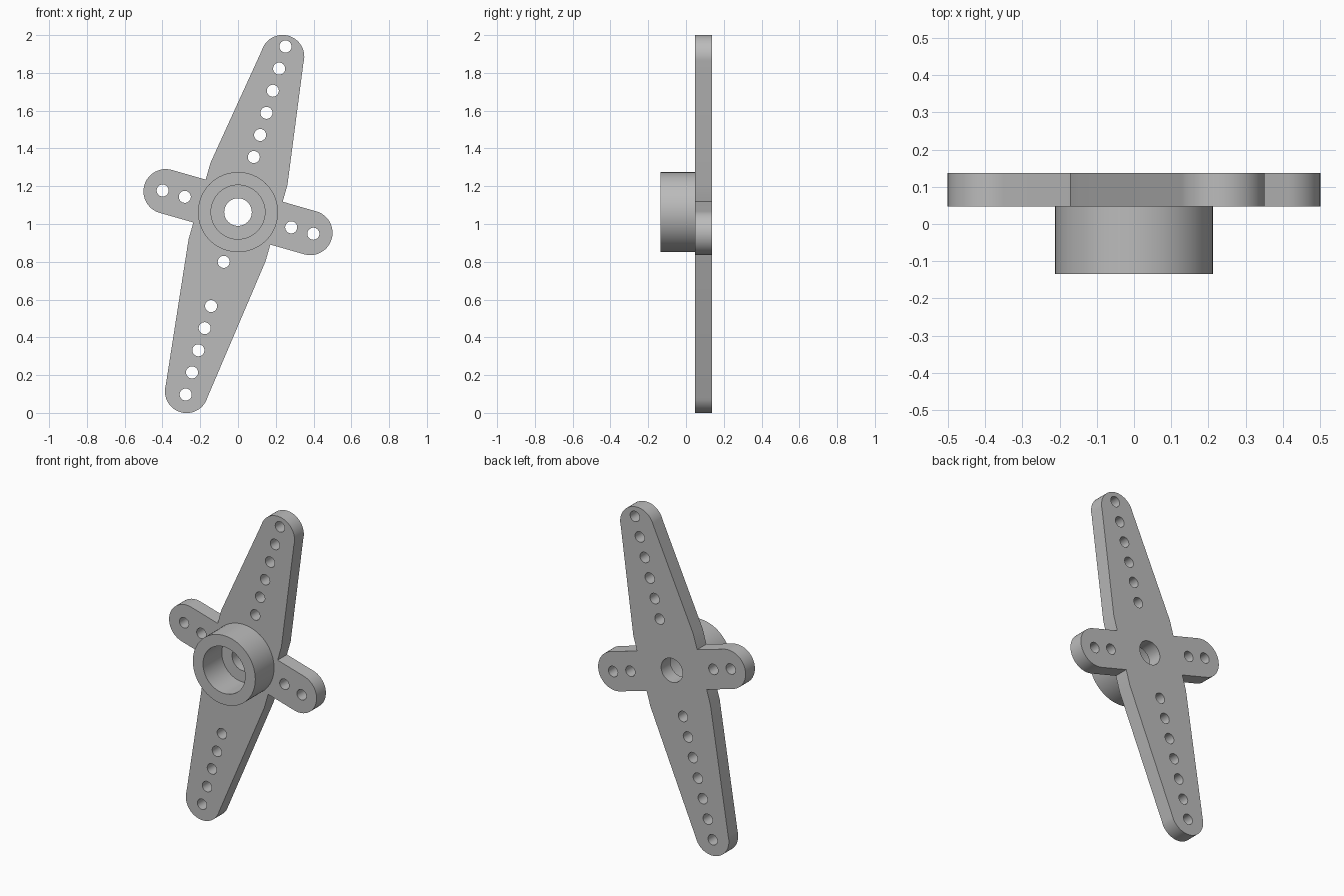
import bpy, bmesh, math
from mathutils import Matrix, Vector

if "Cube" in bpy.data.objects:
    bpy.data.objects.remove(bpy.data.objects["Cube"], do_unlink=True)

FRONT, BACK = 0.047, 0.137      # plate faces along y
HUB_FRONT = -0.135
HUB_R, SOCKET_R, BORE_R, HOLE_R = 0.212, 0.143, 0.073, 0.032
TIP_R, SIDE_R = 0.115, 0.118
PLACE = Matrix.Translation((0, 0, 1.063)) @ Matrix.Rotation(math.radians(16), 4, "Y")

grey = bpy.data.materials.new("grey_plastic")
grey.use_nodes = True
grey.diffuse_color = (0.5, 0.5, 0.5, 1)
grey.node_tree.nodes["Principled BSDF"].inputs["Base Color"].default_value = (0.5, 0.5, 0.5, 1)


def make_object(name, bm):
    bmesh.ops.recalc_face_normals(bm, faces=bm.faces)
    mesh = bpy.data.meshes.new(name)
    bm.to_mesh(mesh)
    bm.free()
    mesh.materials.append(grey)
    obj = bpy.data.objects.new(name, mesh)
    bpy.context.collection.objects.link(obj)
    return obj


def activate(obj):
    bpy.ops.object.select_all(action="DESELECT")
    obj.select_set(True)
    bpy.context.view_layer.objects.active = obj


def arc(cx, cz, radius, start, steps=24):
    """Half circle running clockwise from the start angle."""
    angles = [math.radians(start) - math.pi * i / steps for i in range(steps + 1)]
    return [(cx + radius * math.cos(a), cz + radius * math.sin(a)) for a in angles]


def extrude_outline(points, y0, y1):
    bm = bmesh.new()
    face = bm.faces.new([bm.verts.new((x, y0, z)) for x, z in points])
    grown = bmesh.ops.extrude_face_region(bm, geom=[face])["geom"]
    verts = [g for g in grown if isinstance(g, bmesh.types.BMVert)]
    bmesh.ops.translate(bm, verts=verts, vec=(0, y1 - y0, 0))
    return bm


def add_cutter(bm, x, z, radius, segments, y0=FRONT - 0.05, y1=BACK + 0.05):
    turn = Matrix.Translation((x, (y0 + y1) / 2, z)) @ Matrix.Rotation(math.pi / 2, 4, "X")
    bmesh.ops.create_cone(bm, cap_ends=True, segments=segments, radius1=radius,
                          radius2=radius, depth=y1 - y0, matrix=turn)


# Four-armed plate: two tapered long arms and two short rounded arms
shoulder = 0.21
outline = [(-HUB_R, SIDE_R), (-HUB_R, shoulder)]
outline += arc(0, 0.856, TIP_R, 180)
outline += [(HUB_R, shoulder), (HUB_R, SIDE_R)]
outline += arc(0.398, 0, SIDE_R, 90)
outline += [(HUB_R, -SIDE_R), (HUB_R, -shoulder)]
outline += arc(0, -0.987, TIP_R, 0)
outline += [(-HUB_R, -shoulder), (-HUB_R, -SIDE_R)]
outline += arc(-0.398, 0, SIDE_R, -90)
plate = make_object("arm_plate", extrude_outline(outline, FRONT, BACK))

# Holes: centre bore, rows along each arm, one of them blind from the back
cutters = bmesh.new()
add_cutter(cutters, 0, 0, BORE_R, 48)
for i in range(6):
    add_cutter(cutters, 0, 0.303 + 0.1218 * i, HOLE_R, 24)
for i in range(7):
    y0 = FRONT + 0.003 if i == 1 else FRONT - 0.05
    add_cutter(cutters, 0, -0.274 - 0.1218 * i, HOLE_R, 24, y0)
for side in (-1, 1):
    for distance in (0.293, 0.415):
        add_cutter(cutters, side * distance, 0, HOLE_R, 24)
cutter = make_object("hole_cutter", cutters)
cutter.hide_render = True

drill = plate.modifiers.new("holes", "BOOLEAN")
drill.operation = "DIFFERENCE"
drill.solver = "EXACT"
drill.object = cutter
activate(plate)
bpy.ops.object.modifier_apply(modifier=drill.name)
bpy.data.objects.remove(cutter, do_unlink=True)

# Hub collar: rectangular section swept around the y axis
bm = bmesh.new()
section = [(SOCKET_R, HUB_FRONT), (HUB_R, HUB_FRONT),
           (HUB_R, FRONT + 0.002), (SOCKET_R, FRONT + 0.002)]
count = 64
rings = []
for i in range(count):
    spin = Matrix.Rotation(math.tau * i / count, 4, "Y")
    rings.append([bm.verts.new(spin @ Vector((r, y, 0))) for r, y in section])
for i in range(count):
    a, b = rings[i], rings[(i + 1) % count]
    for j in range(4):
        k = (j + 1) % 4
        bm.faces.new((a[j], a[k], b[k], b[j]))
hub = make_object("hub_collar", bm)

# Tilt into place and shade
for obj in (plate, hub):
    obj.data.transform(PLACE)
    activate(obj)
    bpy.ops.object.shade_smooth_by_angle(angle=math.radians(30))
